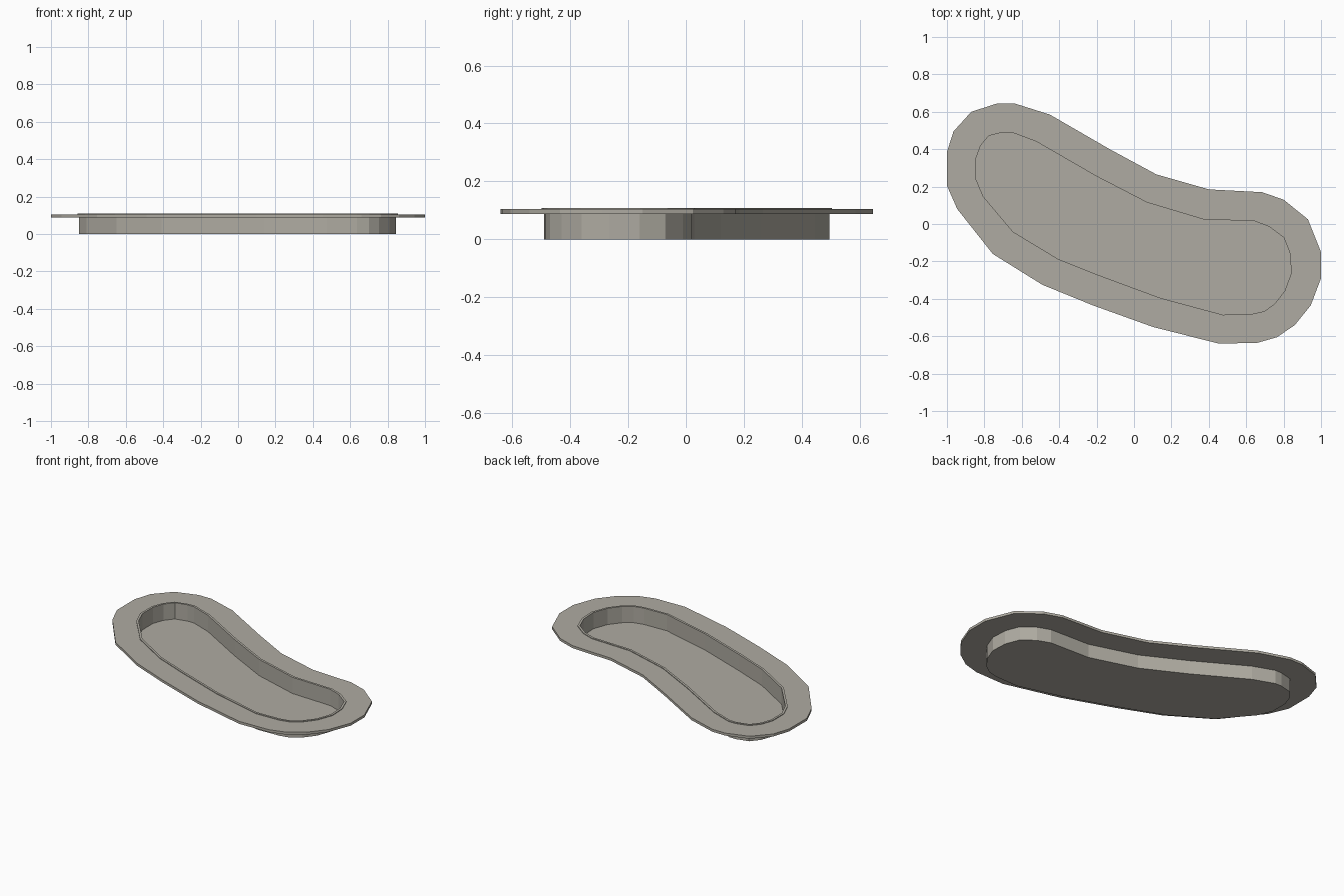
import bpy, bmesh

# Matching outlines: basin wall and outer edge of the rim
INNER = [(-.70, .495), (-.655, .495), (-.52, .445), (-.20, .26), (.07, .12),
         (.37, .03), (.645, .02), (.725, -.01), (.805, -.07), (.84, -.16),
         (.845, -.265), (.81, -.36), (.755, -.43), (.70, -.47), (.635, -.485),
         (.475, -.49), (.14, -.40), (-.185, -.28), (-.41, -.19), (-.65, -.045),
         (-.81, .145), (-.85, .24), (-.85, .35), (-.825, .42), (-.78, .475)]
OUTER = [(-.73, .645), (-.64, .645), (-.45, .585), (-.13, .40), (.12, .265),
         (.40, .185), (.685, .17), (.80, .13), (.93, .025), (1, -.15),
         (1, -.29), (.945, -.435), (.86, -.54), (.765, -.605), (.66, -.635),
         (.455, -.64), (.10, -.55), (-.22, -.435), (-.49, -.325), (-.755, -.16),
         (-.945, .08), (-1, .205), (-1, .385), (-.965, .495), (-.87, .60)]

# Cross-section: (blend from inner to outer outline, height)
SECTION = [(-.03, .004), (-.03, .108), (.06, .108), (.06, .104),
           (1, .104), (1, .088), (0, .088), (0, 0)]

stone = bpy.data.materials.new("grey stone")
stone.diffuse_color = (0.43, 0.41, 0.36, 1)

# Basin: section swept round the outline, closed by floor and underside
bm = bmesh.new()
rings = [[bm.verts.new((a[0] + (b[0] - a[0]) * t, a[1] + (b[1] - a[1]) * t, z))
          for a, b in zip(INNER, OUTER)] for t, z in SECTION]
n = len(INNER)
for r, s in zip(rings, rings[1:]):
    for i in range(n):
        j = (i + 1) % n
        bm.faces.new((r[i], r[j], s[j], s[i]))
bm.faces.new(rings[0])
bm.faces.new(rings[-1])
bmesh.ops.recalc_face_normals(bm, faces=bm.faces)
mesh = bpy.data.meshes.new("pond_basin")
bm.to_mesh(mesh)
bm.free()
mesh.materials.append(stone)
bpy.context.collection.objects.link(bpy.data.objects.new("pond_basin", mesh))
